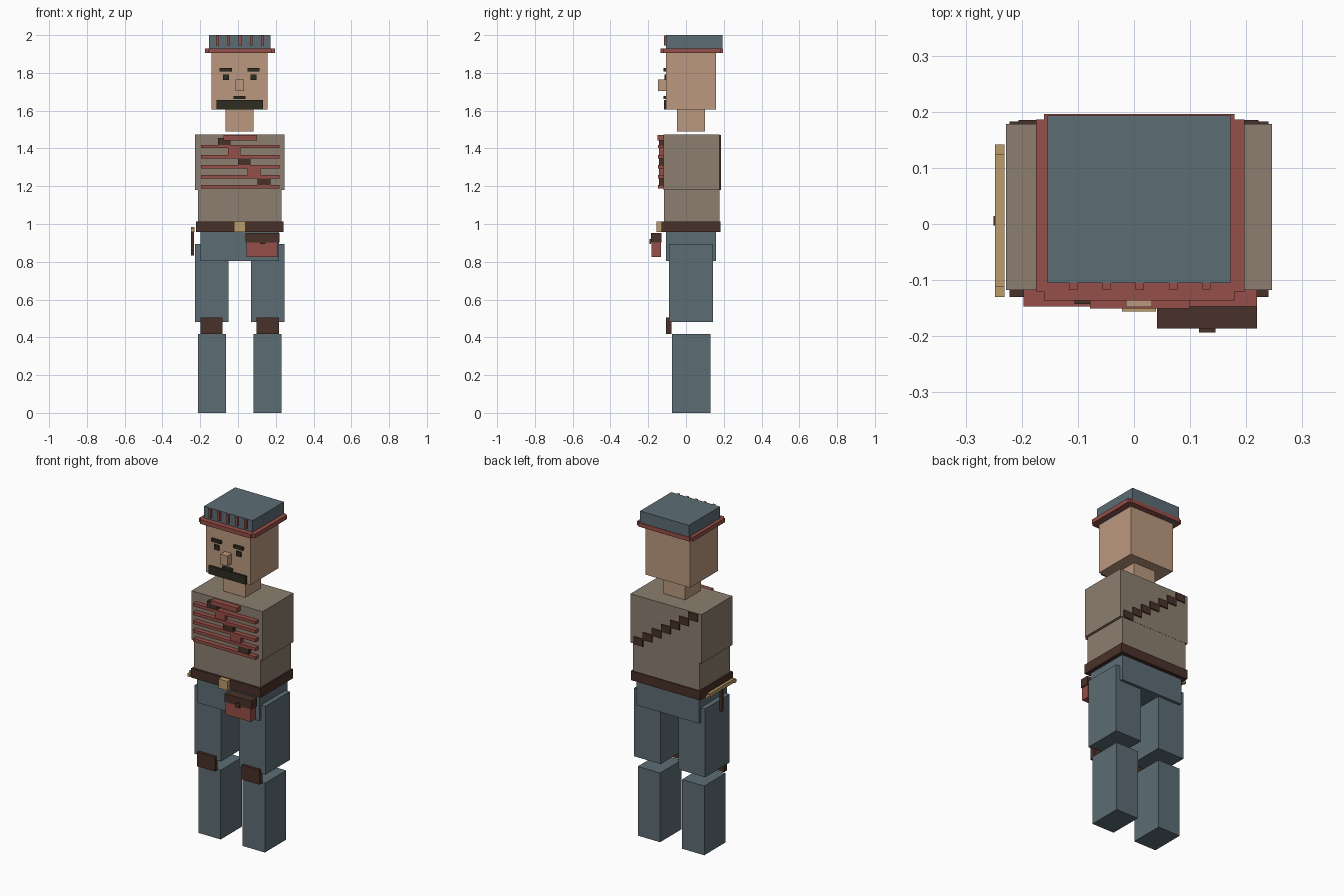
import bpy, bmesh
from mathutils import Vector

old = bpy.data.objects.get("Cube")
if old:
    bpy.data.objects.remove(old, do_unlink=True)

AXIS = 0.009  # x of the figure's mirror plane


def linear(c):
    c /= 255
    return c / 12.92 if c <= 0.04045 else ((c + 0.055) / 1.055) ** 2.4


def material(name, *rgb):
    col = (*[linear(c) for c in rgb], 1)
    m = bpy.data.materials.new(name)
    m.use_nodes = True
    m.diffuse_color = col
    m.node_tree.nodes["Principled BSDF"].inputs["Base Color"].default_value = col
    return m


blue = material("slate blue cloth", 92, 109, 117)
red = material("brick red", 150, 78, 72)
shirt = material("taupe shirt", 140, 126, 111)
brown = material("dark brown leather", 73, 49, 41)
gold = material("tan metal", 188, 156, 105)
skin = material("skin", 188, 153, 126)
black = material("dark olive hair", 46, 45, 34)


def boxes(name, mat, *spans):
    """One object made of boxes, each given as x, y and z ranges."""
    bm = bmesh.new()
    for span in spans:
        lo, hi = Vector([r[0] for r in span]), Vector([r[1] for r in span])
        for v in bmesh.ops.create_cube(bm, size=1)["verts"]:
            v.co = (lo + hi) / 2 + v.co * (hi - lo)
    me = bpy.data.meshes.new(name)
    bm.to_mesh(me)
    bm.free()
    me.materials.append(mat)
    ob = bpy.data.objects.new(name, me)
    bpy.context.collection.objects.link(ob)
    return ob


def pair(name, mat, inner, outer, y, z):
    """Left and right boxes mirrored about the figure's axis."""
    boxes("left_" + name, mat, ((AXIS + inner, AXIS + outer), y, z))
    boxes("right_" + name, mat, ((AXIS - outer, AXIS - inner), y, z))


def centred(name, mat, half, y, z):
    boxes(name, mat, ((AXIS - half, AXIS + half), y, z))


# Legs
pair("shin", blue, .073, .222, (-.074, .13), (0, .418))
pair("knee_pad", brown, .09, .208, (-.106, -.078), (.418, .505))
pair("thigh", blue, .06, .237, (-.09, .143), (.48, .893))
centred("pelvis", blue, .208, (-.106, .16), (.803, .96))

# Torso, belt and neck
centred("belt", brown, .231, (-.13, .183), (.957, 1.013))
centred("buckle", gold, .03, (-.156, -.13), (.957, 1.013))
centred("waist", shirt, .222, (-.117, .177), (1.0, 1.18))
centred("chest", shirt, .237, (-.118, .178), (1.18, 1.475))
centred("neck", skin, .074, (-.048, .1), (1.49, 1.61))

# Ribbed chest stripes
boxes("chest_stripes", red, *[((-.197, .219), (-.147, -.118), (z - .009, z + .009))
                              for z in [1.197 + .0533 * i for i in range(5)]])
boxes("collar_bar", red, ((-.078, .1), (-.151, -.118), (1.443, 1.47)))

# Stepped diagonal strap: alternating colours in front, plain behind
for mat, name, steps in ((brown, "strap_front_dark", (0, 2, 4)), (red, "strap_front_red", (1, 3))):
    boxes(name, mat, *[((-.106 + .0525 * i, -.039 + .0525 * i), (-.143, -.118),
                        (1.417 - .0535 * i, 1.456 - .0535 * i)) for i in steps])
boxes("strap_back", brown, *[((.16 - .061 * i, .222 - .061 * i), (.176, .185),
                              (1.18 + .041 * i, 1.225 + .041 * i)) for i in range(7)])

# Belt pouch
boxes("pouch", red, ((.046, .212), (-.183, -.132), (.825, .905)))
boxes("pouch_flap", brown, ((.041, .219), (-.186, -.13), (.902, .953)))
boxes("pouch_clasp", brown, ((.116, .145), (-.193, -.184), (.893, .92)))

# Pick hanging at the right hip
boxes("pick_head", gold, ((-.248, -.231), (-.112, .125), (.962, .984)),
      ((-.248, -.231), (-.13, -.112), (.957, .975)),
      ((-.248, -.231), (.125, .142), (.957, .975)))
boxes("pick_handle", brown, ((-.25, -.234), (-.003, .014), (.833, .965)))

# Head and face
centred("head", skin, .148, (-.106, .16), (1.607, 1.907))
centred("nose", skin, .023, (-.148, -.106), (1.703, 1.765))
pair("eye", black, .057, .089, (-.115, -.106), (1.763, 1.792))
pair("eyebrow", black, .042, .106, (-.12, -.106), (1.808, 1.826))
centred("moustache", black, .124, (-.117, -.106), (1.607, 1.657))
centred("moustache_tuft", black, .032, (-.119, -.106), (1.661, 1.677))

# Cap with notched brim and front ridges
centred("cap", blue, .163, (-.105, .193), (1.905, 2.0))
boxes("cap_brim", red, ((-.16, .179), (-.136, .196), (1.905, 1.93)),
      ((-.175, .197), (-.12, .186), (1.905, 1.93)))
boxes("cap_ridges", red, *[((x - .0075, x + .0075), (-.117, -.105), (1.945, 1.999))
                           for x in [-.108 + .0593 * i for i in range(5)]])
